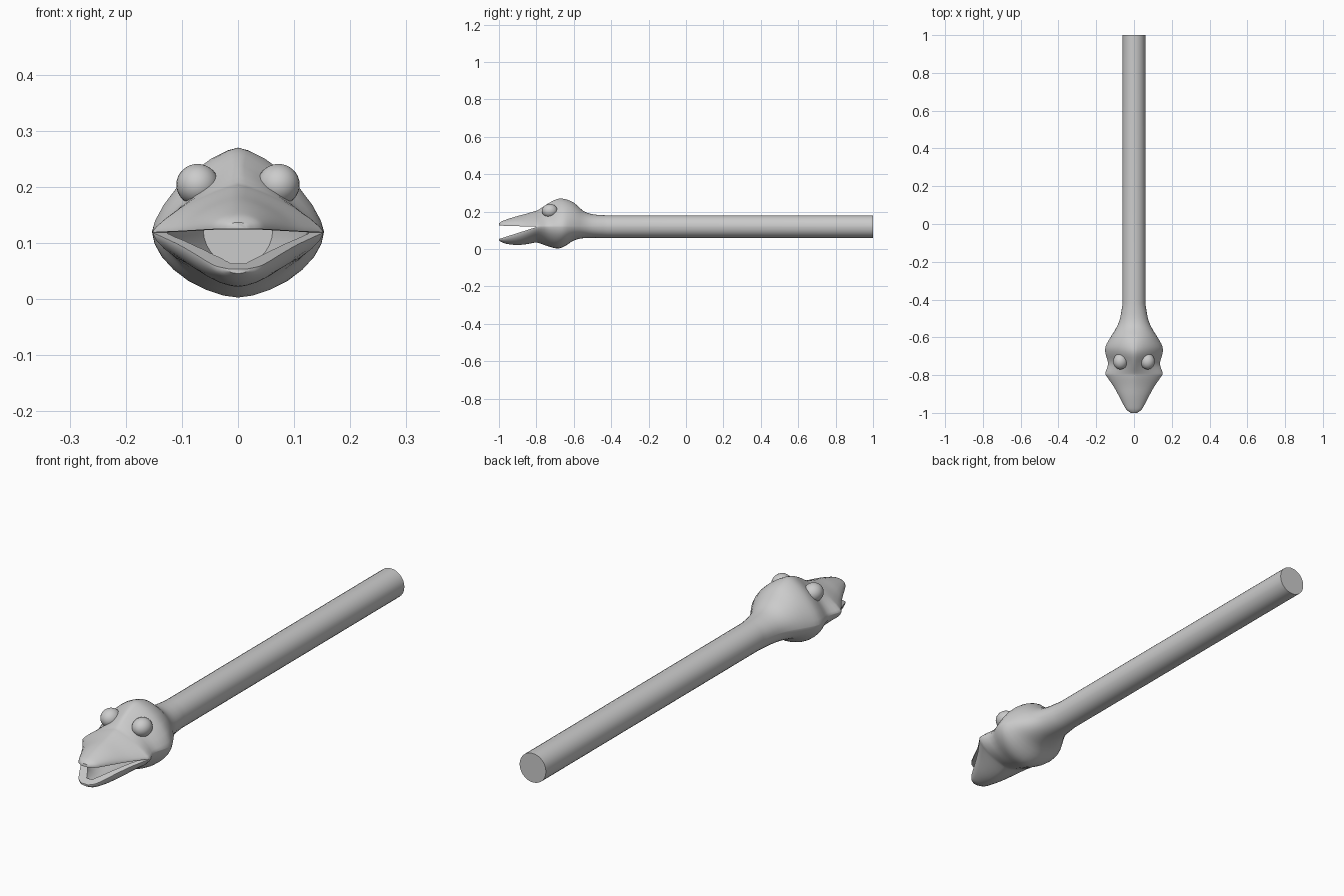
import bpy, bmesh, math

if "Cube" in bpy.data.objects:
    bpy.data.objects.remove(bpy.data.objects["Cube"])

grey = bpy.data.materials.new("plain grey")
grey.diffuse_color = (0.6, 0.6, 0.6, 1)
grey.use_nodes = True
grey.node_tree.nodes["Principled BSDF"].inputs["Base Color"].default_value = grey.diffuse_color


def make_object(name, bm):
    bmesh.ops.recalc_face_normals(bm, faces=bm.faces)
    me = bpy.data.meshes.new(name)
    bm.to_mesh(me)
    bm.free()
    ob = bpy.data.objects.new(name, me)
    bpy.context.collection.objects.link(ob)
    me.materials.append(grey)
    return ob


def activate(ob):
    bpy.ops.object.select_all(action='DESELECT')
    ob.select_set(True)
    bpy.context.view_layer.objects.active = ob


def loft(name, rings):
    bm = bmesh.new()
    loops = [[bm.verts.new(p) for p in ring] for ring in rings]
    for a, b in zip(loops, loops[1:]):
        for i in range(len(a)):
            j = (i + 1) % len(a)
            bm.faces.new((a[i], a[j], b[j], b[i]))
    bm.faces.new(loops[0])
    bm.faces.new(loops[-1])
    return make_object(name, bm)


def arc(w, h, p, sign, n=14):
    """Half of a superellipse, as (x, height) pairs."""
    pts = []
    for i in range(n + 1):
        c, s = math.cos(math.pi * i / n), math.sin(math.pi * i / n)
        x = math.copysign(abs(c) ** (2 / p), c) * w
        pts.append((x * sign, h * abs(s) ** (2 / p) * sign))
    return pts


def body_ring(y, w, top, bottom, p_up, p_low):
    # below the eyes the two jaws spread apart toward the tip
    t = max(0, min(1, (-0.79 - y) / 0.21))
    zu, zl = 0.121 + 0.008 * t, 0.119 - 0.068 * t
    up = [(x, y, zu + z) for x, z in arc(w, top - zu, p_up, 1)]
    low = [(x, y, zl + z) for x, z in arc(w, zl - bottom, p_low, -1)]
    return up + low


def smooth_stations(st, steps=3):
    """Spline through the stations."""
    out = []
    for i in range(len(st) - 1):
        a, b, c, d = st[max(i - 1, 0)], st[i], st[i + 1], st[min(i + 2, len(st) - 1)]
        for k in range(steps):
            t = k / steps
            out.append([0.5 * (2 * q + (r - p) * t + (2 * p - 5 * q + 4 * r - s) * t * t
                               + (3 * q - p - 3 * r + s) * t ** 3)
                        for p, q, r, s in zip(a, b, c, d)])
    return out + [list(st[-1])]


# head stations: y, half width, top, bottom, upper and lower roundness
stations = [
    (-0.42, 0.060, 0.180, 0.060, 2.0, 2.0),
    (-0.50, 0.074, 0.186, 0.060, 2.0, 2.0),
    (-0.55, 0.094, 0.205, 0.058, 1.9, 2.0),
    (-0.60, 0.125, 0.248, 0.046, 1.7, 1.9),
    (-0.65, 0.151, 0.268, 0.014, 1.5, 1.8),
    (-0.69, 0.150, 0.267, 0.003, 1.35, 1.7),
    (-0.74, 0.137, 0.242, 0.016, 1.2, 1.6),
    (-0.79, 0.152, 0.209, 0.033, 1.25, 1.5),
    (-0.81, 0.142, 0.202, 0.034, 1.3, 1.5),
    (-0.86, 0.108, 0.187, 0.025, 1.4, 1.6),
    (-0.91, 0.080, 0.174, 0.022, 1.6, 1.7),
    (-0.96, 0.054, 0.158, 0.028, 1.8, 1.8),
    (-0.985, 0.038, 0.148, 0.037, 2.0, 2.0),
    (-1.00, 0.016, 0.137, 0.046, 2.0, 2.0),
]

# head and long neck in one skin
rows = [[1.0] + list(stations[0][1:])] + smooth_stations(stations)
body = loft("head_and_neck", [body_ring(*r) for r in rows])

# open gape between the jaws
gape = [(-0.795, 0.119), (-1.05, 0.127), (-1.05, 0.038)]
gape_cutter = loft("gape_cutter", [[(x, y, z) for y, z in gape] for x in (-0.3, 0.3)])

# throat hollow behind the lower lip: y, half width, floor
hollow = [(-0.97, 0.030, 0.052), (-0.91, 0.064, 0.045), (-0.86, 0.092, 0.046),
          (-0.80, 0.128, 0.048), (-0.74, 0.122, 0.048), (-0.66, 0.110, 0.050),
          (-0.55, 0.062, 0.060)]
throat_cutter = loft("throat_cutter", [
    [(x, y, 0.124 + z) for x, z in arc(w, 0.124 - f, 1.7 if y < -0.6 else 2, -1)]
    for y, w, f in hollow])

for cutter in (gape_cutter, throat_cutter):
    cutter.hide_render = True
    mod = body.modifiers.new("cut", 'BOOLEAN')
    mod.operation, mod.object, mod.solver = 'DIFFERENCE', cutter, 'EXACT'
    activate(body)
    bpy.ops.object.modifier_apply(modifier=mod.name)
for cutter in (gape_cutter, throat_cutter):
    bpy.data.objects.remove(cutter)
activate(body)
bpy.ops.object.shade_smooth_by_angle(angle=math.radians(40))

# bulging eyes
for side, name in ((-1, "left_eye"), (1, "right_eye")):
    bm = bmesh.new()
    bmesh.ops.create_uvsphere(bm, u_segments=24, v_segments=16, radius=1)
    eye = make_object(name, bm)
    eye.scale = (0.038, 0.042, 0.037)
    eye.location = (0.072 * side, -0.728, 0.204)
    activate(eye)
    bpy.ops.object.shade_smooth_by_angle(angle=math.radians(40))
